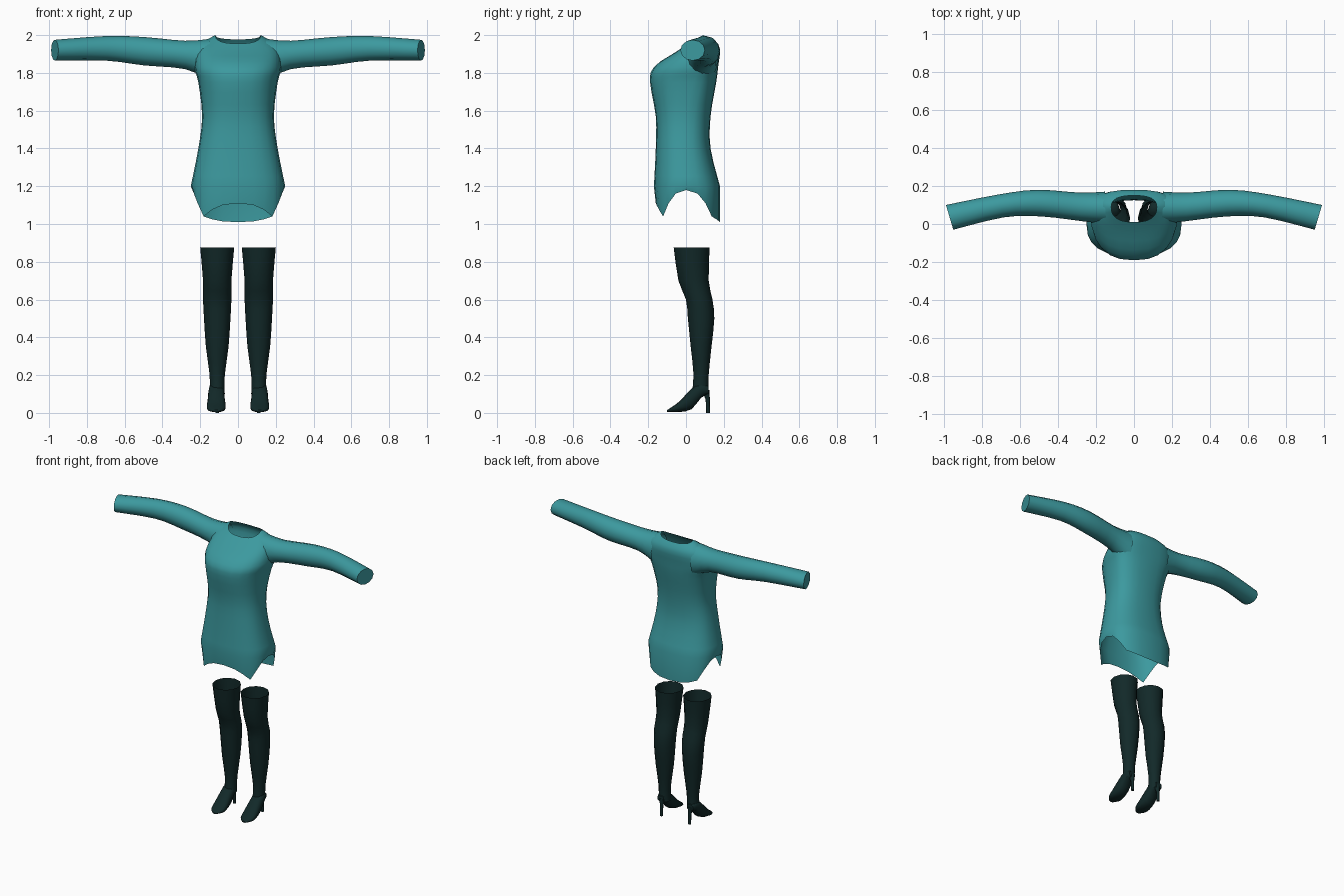
import bpy, bmesh
from math import sin, cos, pi, radians
from mathutils import Vector

cube = bpy.data.objects.get("Cube")
if cube:
    bpy.data.objects.remove(cube, do_unlink=True)


def material(name, red, green, blue):
    mat = bpy.data.materials.new(name)
    mat.use_nodes = True
    colour = (red, green, blue, 1)
    mat.diffuse_color = colour
    mat.node_tree.nodes["Principled BSDF"].inputs["Base Color"].default_value = colour
    return mat


teal = material("teal cloth", 0.045, 0.32, 0.345)
leather = material("dark green leather", 0.006, 0.022, 0.022)


def spline(keys, steps):
    """Add evenly spaced rows between key rows along a smooth curve."""
    keys = [Vector(key) for key in keys]
    padded = [keys[0]] + keys + [keys[-1]]
    rows = []
    for before, start, end, after in zip(padded, padded[1:], padded[2:], padded[3:]):
        for step in range(steps):
            t = step / steps
            leave, arrive = (end - before) / 2, (after - start) / 2
            gap = end - start
            curve = (3 * gap - 2 * leave - arrive) * t + (leave + arrive - 2 * gap) * t * t
            rows.append(start + (leave + curve) * t)
    return rows + [keys[-1]]


def soften(value, squareness):
    """Push a sine or cosine outwards so that a round section turns boxier."""
    return (1 if value > 0 else -1) * abs(value) ** squareness


def angles(count):
    return [2 * pi * i / count for i in range(count)]


def section(centre, across, up, squareness=1, sides=12):
    """Closed ring around a centre, spanned by two radius vectors."""
    return [Vector(centre)
            + Vector(across) * soften(cos(a), squareness)
            + Vector(up) * soften(sin(a), squareness)
            for a in angles(sides)]


def loft(name, rings, mat, cap_start=False, cap_end=False, mirror=False):
    """Skin a list of closed rings into one smooth object."""
    bm = bmesh.new()
    loops = [[bm.verts.new(point) for point in ring] for ring in rings]
    for low, high in zip(loops, loops[1:]):
        for i in range(len(low)):
            bm.faces.new((low[i - 1], low[i], high[i], high[i - 1]))
    if cap_start:
        bm.faces.new(loops[0])
    if cap_end:
        bm.faces.new(loops[-1])
    bmesh.ops.recalc_face_normals(bm, faces=bm.faces)
    mesh = bpy.data.meshes.new(name)
    bm.to_mesh(mesh)
    bm.free()
    mesh.materials.append(mat)
    obj = bpy.data.objects.new(name, mesh)
    bpy.context.collection.objects.link(obj)
    if mirror:
        obj.modifiers.new("mirror", "MIRROR").use_mirror_merge = False
    bpy.ops.object.select_all(action="DESELECT")
    obj.select_set(True)
    bpy.context.view_layer.objects.active = obj
    bpy.ops.object.shade_smooth_by_angle(angle=radians(50))


def body_ring(height, half_width, front, side, back):
    """Tunic section whose front and back bulge differently from the side seam."""
    ring = []
    neck_dip = max(0, height - 1.85)
    for a in angles(24):
        x, y = soften(cos(a), 0.8), soften(sin(a), 0.8)
        depth = (back - side) if y > 0 else (side - front)
        dip = neck_dip * abs(y) * (0.15 if y > 0 else 0.3)
        ring.append(Vector((half_width * x, side + depth * y, height - dip)))
    return ring


def cut_hem(ring):
    """Side slits, a raised front edge and a lower back edge."""
    for point, a in zip(ring, angles(24)):
        turn = cos(2 * a)
        if turn > 0:
            rise = 0.14
        else:
            rise = 0.03 if sin(a) > 0 else -0.07
        point.z = 1.04 + rise * turn
    return ring


# Tunic body: height, half width, front, side seam and back
body_keys = [
    (1.2, 0.25, -0.17, 0, 0.18),
    (1.4, 0.21, -0.16, -0.01, 0.13),
    (1.57, 0.19, -0.16, 0, 0.13),
    (1.75, 0.21, -0.19, 0.04, 0.16),
    (1.83, 0.23, -0.17, 0.07, 0.17),
    (1.94, 0.21, -0.05, 0.09, 0.18),
    (2, 0.12, 0.01, 0.09, 0.15),
]
hem = cut_hem(body_ring(1, 0.24, -0.16, 0, 0.18))
loft("tunic_body", [hem] + [body_ring(*row) for row in spline(body_keys, 3)], teal)

# Sleeves: distance out, depth and height of the centre, then both radii
sleeve_keys = [
    (0.15, 0.085, 1.87, 0.085, 0.11),
    (0.28, 0.09, 1.895, 0.075, 0.075),
    (0.5, 0.11, 1.915, 0.07, 0.075),
    (0.7, 0.095, 1.93, 0.06, 0.065),
    (0.97, 0.035, 1.92, 0.065, 0.055),
]
sleeves = [section((x, y, z), (x * 0.02, deep, 0), (0, 0, tall))
           for x, y, z, deep, tall in spline(sleeve_keys, 3)]
loft("sleeves", sleeves, teal, cap_end=True, mirror=True)

# Boot shafts: height, depth of the centre, half width and half depth
leg_x = 0.11
shaft_keys = [
    (0.1, 0.075, 0.04, 0.045),
    (0.2, 0.08, 0.04, 0.04),
    (0.35, 0.08, 0.06, 0.055),
    (0.5, 0.08, 0.07, 0.07),
    (0.6, 0.07, 0.075, 0.07),
    (0.7, 0.04, 0.075, 0.08),
    (0.875, 0.03, 0.09, 0.095),
]
shafts = [section((leg_x, y, z), (wide, 0, 0), (0, deep, 0))
          for z, y, wide, deep in spline(shaft_keys, 2)]
loft("boot_shafts", shafts, leather, mirror=True)

# Boot feet from heel to toe: depth, height of the centre, half width, half height
foot_keys = [
    (0.12, 0.12, 0.025, 0.02),
    (0.08, 0.12, 0.04, 0.04),
    (0.03, 0.075, 0.045, 0.055),
    (-0.03, 0.035, 0.05, 0.03),
    (-0.07, 0.02, 0.045, 0.015),
    (-0.1, 0.01, 0.015, 0.005),
]
feet = [section((leg_x + 0.005, y, z), (wide, 0, 0), (0, 0, tall), squareness=0.8)
        for y, z, wide, tall in spline(foot_keys, 2)]
loft("boot_feet", feet, leather, cap_start=True, cap_end=True, mirror=True)

# Slim heels, tapering to the floor
heels = [section((leg_x, y, z), (radius, 0, 0), (0, radius, 0), sides=8)
         for z, y, radius in ((0, 0.117, 0.01), (0.07, 0.115, 0.011), (0.12, 0.105, 0.02))]
loft("boot_heels", heels, leather, cap_start=True, cap_end=True, mirror=True)
